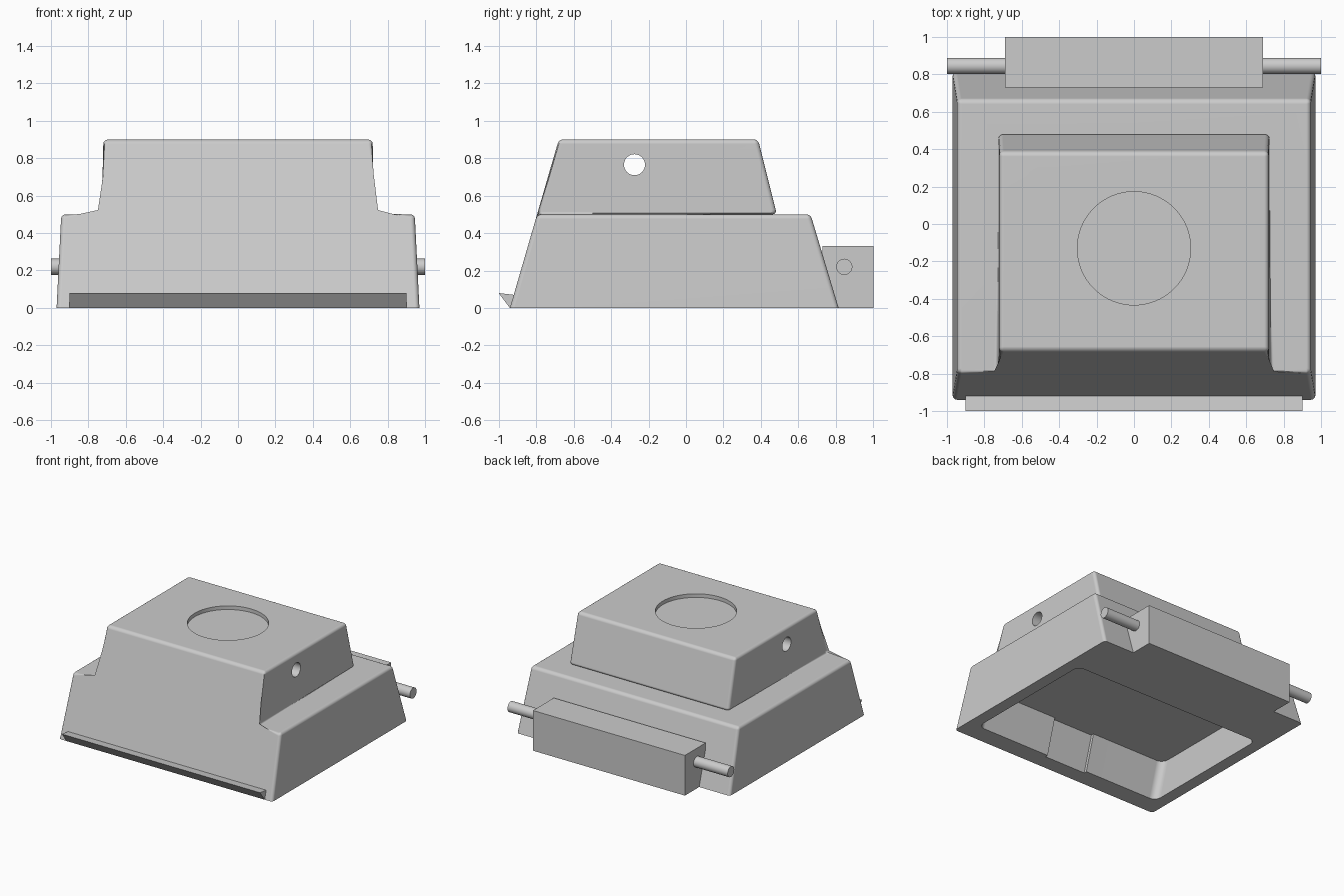
import bpy
import bmesh
import math
from mathutils import Matrix

cube = bpy.data.objects.get("Cube")
if cube:
    bpy.data.objects.remove(cube, do_unlink=True)


def add_object(name, bm):
    bmesh.ops.recalc_face_normals(bm, faces=bm.faces)
    mesh = bpy.data.meshes.new(name)
    bm.to_mesh(mesh)
    bm.free()
    obj = bpy.data.objects.new(name, mesh)
    bpy.context.collection.objects.link(obj)
    return obj


def ring(bm, x, y0, y1, z):
    """Rectangle of vertices: front right, front left, back left, back right."""
    return [bm.verts.new(p) for p in ((-x, y0, z), (x, y0, z), (x, y1, z), (-x, y1, z))]


def bridge(bm, low, high, sides=range(4)):
    for i in sides:
        j = (i + 1) % 4
        bm.faces.new((low[i], low[j], high[j], high[i]))


def tapered_block(name, low, high, corner=0):
    bm = bmesh.new()
    a, b = ring(bm, *low), ring(bm, *high)
    bm.faces.new(a)
    bm.faces.new(b)
    bridge(bm, a, b)
    if corner:
        uprights = [e for e in bm.edges if abs(e.verts[0].co.z - e.verts[1].co.z) > 0.01]
        bmesh.ops.bevel(bm, geom=uprights, offset=corner, segments=6,
                        profile=0.5, affect='EDGES')
    return add_object(name, bm)


def cylinder(name, radius, length, location, along_x=False):
    bm = bmesh.new()
    turn = Matrix.Rotation(math.pi / 2, 4, 'Y') if along_x else Matrix()
    bmesh.ops.create_cone(bm, cap_ends=True, segments=64, radius1=radius,
                          radius2=radius, depth=length,
                          matrix=Matrix.Translation(location) @ turn)
    return add_object(name, bm)


def activate(obj):
    bpy.ops.object.select_all(action='DESELECT')
    obj.select_set(True)
    bpy.context.view_layer.objects.active = obj


def cut(target, cutter):
    activate(target)
    mod = target.modifiers.new("cut", 'BOOLEAN')
    mod.operation = 'DIFFERENCE'
    mod.solver = 'EXACT'
    mod.object = cutter
    bpy.ops.object.modifier_apply(modifier=mod.name)
    bpy.data.objects.remove(cutter, do_unlink=True)


def smooth(obj):
    activate(obj)
    bpy.ops.object.shade_smooth_by_angle(angle=math.radians(30))


# Stepped body: wide base and narrower top sharing one sloping front
bm = bmesh.new()
foot = ring(bm, 0.97, -0.94, 0.815, 0)
ledge = ring(bm, 0.945, -0.795, 0.665, 0.5)
inner = ring(bm, 0.725, -0.795, 0.485, 0.5)
crown = ring(bm, 0.72, -0.679, 0.385, 0.9)
bm.faces.new(foot)
bm.faces.new(crown)
bridge(bm, foot, ledge, (1, 2, 3))
bridge(bm, inner, crown, (1, 2, 3))
bm.faces.new((foot[0], foot[1], ledge[1], inner[1], crown[1], crown[0], inner[0], ledge[0]))
bm.faces.new((ledge[1], ledge[2], ledge[3], ledge[0], inner[0], inner[3], inner[2], inner[1]))
rounded = [e for e in bm.edges if max(v.co.z for v in e.verts) > 0.01]
bmesh.ops.bevel(bm, geom=rounded, offset=0.024, segments=4, profile=0.5, affect='EDGES')
body = add_object("body", bm)

# Hollow underside with a shallow pocket in its front wall
cut(body, tapered_block("cavity_cutter", (0.87, -0.814, 0.385, -0.1),
                        (0.87, -0.70, 0.385, 0.29), corner=0.06))
cut(body, tapered_block("pocket_cutter", (0.19, -0.839, -0.6, -0.1),
                        (0.19, -0.725, -0.6, 0.29)))

# Round recess on top and cross hole through the upper block
cut(body, cylinder("recess_cutter", 0.303, 0.2, (0, -0.13, 0.97)))
cut(body, cylinder("hole_cutter", 0.056, 2, (0, -0.275, 0.765), along_x=True))
smooth(body)
body.modifiers.new("even_normals", 'WEIGHTED_NORMAL').keep_sharp = True

# Hinge block and its pin at the back
tapered_block("hinge_block", (0.69, 0.73, 1, 0), (0.69, 0.73, 1, 0.33))
smooth(cylinder("hinge_pin", 0.043, 2, (0, 0.845, 0.22), along_x=True))

# Wedge-shaped lip along the lower front edge
bm = bmesh.new()
profile = ((-1, 0.08), (-0.94, 0), (-0.9, 0.02), (-0.9, 0.068))
ends = [[bm.verts.new((x, y, z)) for y, z in profile] for x in (-0.9, 0.9)]
for end in ends:
    bm.faces.new(end)
bridge(bm, *ends)
add_object("front_lip", bm)
